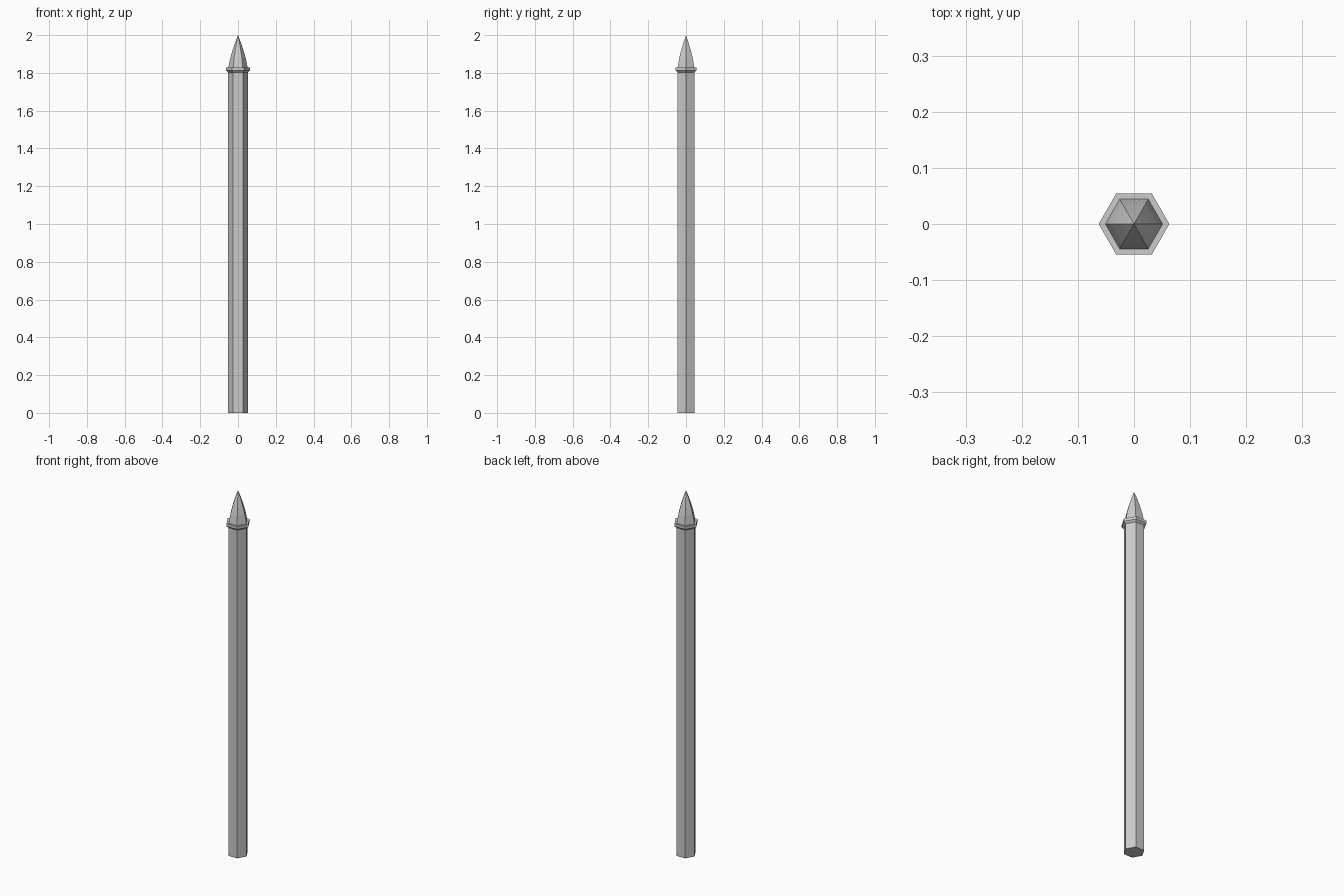
import bpy
import math

if "Cube" in bpy.data.objects:
    bpy.data.objects.remove(bpy.data.objects["Cube"], do_unlink=True)

SIDES = 6

metal = bpy.data.materials.new("light_grey")
metal.use_nodes = True
grey = (0.6, 0.6, 0.6, 1.0)
metal.diffuse_color = grey
metal.node_tree.nodes["Principled BSDF"].inputs["Base Color"].default_value = grey


def lathe(name, profile):
    """Sweep (radius, height) points round z as a closed hexagonal solid."""
    verts, faces, rings = [], [], []
    for radius, height in profile:
        count = SIDES if radius > 0 else 1
        start = len(verts)
        rings.append([start + i % count for i in range(SIDES)])
        for i in range(count):
            angle = math.tau * i / SIDES
            verts.append((radius * math.cos(angle), radius * math.sin(angle), height))
    for low, high in zip(rings, rings[1:]):
        for i in range(SIDES):
            j = (i + 1) % SIDES
            face = [low[i], low[j], high[j], high[i]]
            faces.append(list(dict.fromkeys(face)))
    faces.append(rings[0][::-1])
    if profile[-1][0] > 0:
        faces.append(rings[-1])
    mesh = bpy.data.meshes.new(name)
    mesh.from_pydata(verts, [], faces)
    mesh.materials.append(metal)
    obj = bpy.data.objects.new(name, mesh)
    bpy.context.collection.objects.link(obj)
    return obj


# Straight post
lathe("post", [(0.052, 0), (0.052, 1.81)])

# Collar with a bevelled underside
lathe("collar", [(0.052, 1.803), (0.063, 1.813), (0.063, 1.828)])

# Gently bowed spear point
lathe("spear_point", [(0.051, 1.828), (0.042, 1.875), (0.029, 1.92),
                      (0.015, 1.962), (0, 2.0)])
